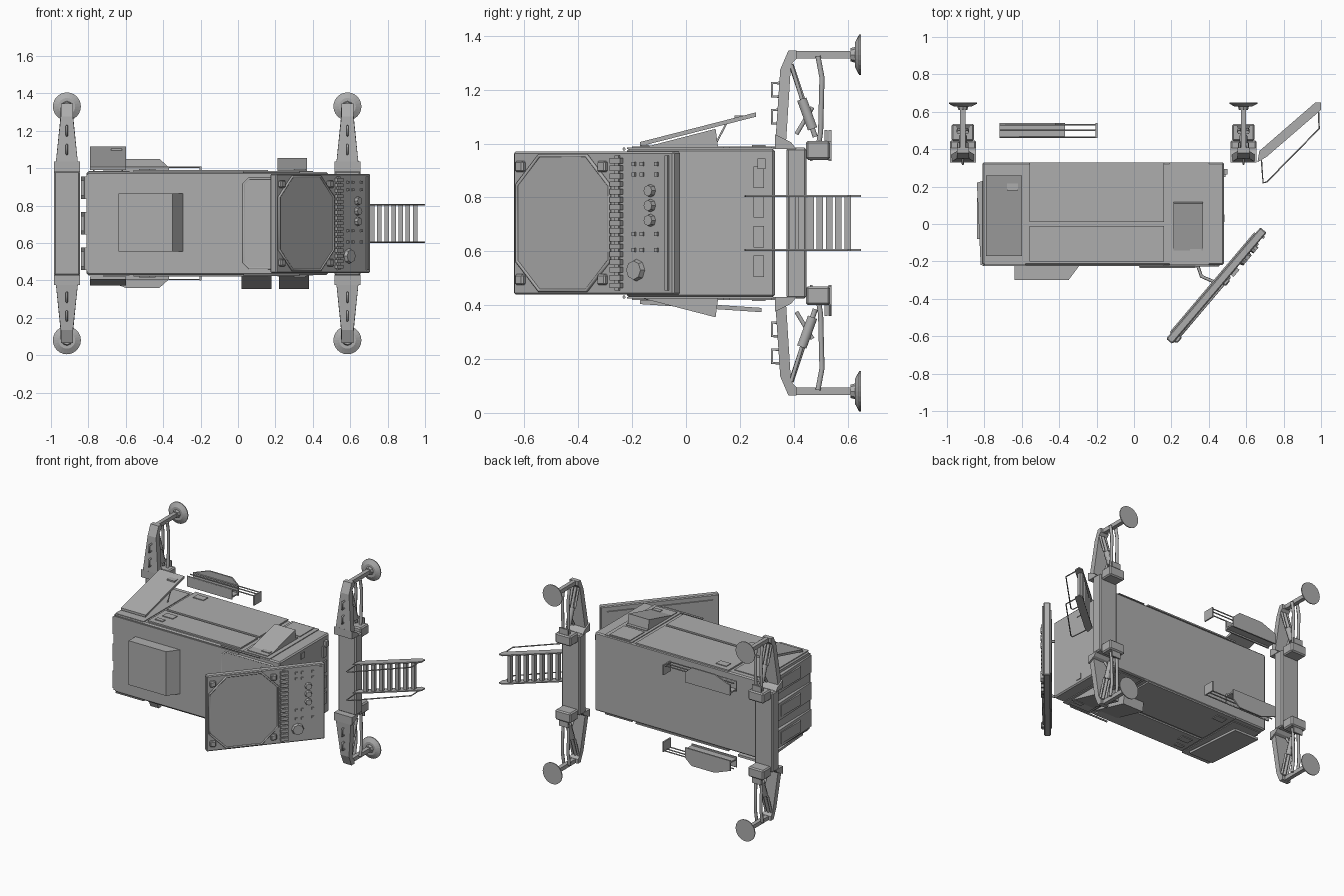
import bpy, bmesh, math
from mathutils import Matrix, Vector

default_cube = bpy.data.objects.get("Cube")
if default_cube:
    bpy.data.objects.remove(default_cube)

# The single material
grey = bpy.data.materials.new("plain_grey")
grey.use_nodes = True
grey.diffuse_color = (.42, .42, .42, 1)
grey.node_tree.nodes["Principled BSDF"].inputs["Base Color"].default_value = grey.diffuse_color

# Main planes of the body
LEFT, RIGHT = .48, -.81
FRONT, BACK = -.22, .33
HALF = .275                      # half the body height
MIDDLE = Vector((0, 0, .705))    # height of the mirror plane


def mirrored(x, side):
    """Space centred on the mirror plane, flipped for the lower side."""
    return Matrix.Translation(MIDDLE + Vector((x, 0, 0))) @ Matrix.Diagonal((1, 1, side, 1))


def finish(name, bm, space, bevel=0):
    bm.transform(space)
    bmesh.ops.recalc_face_normals(bm, faces=bm.faces)
    mesh = bpy.data.meshes.new(name)
    bm.to_mesh(mesh)
    bm.free()
    mesh.materials.append(grey)
    part = bpy.data.objects.new(name, mesh)
    bpy.context.collection.objects.link(part)
    if bevel:
        modifier = part.modifiers.new("edge_bevel", "BEVEL")
        modifier.width, modifier.segments = bevel, 1


def box(name, x, y, z, space, bevel=0):
    """Box given by its (low, high) limits on each axis."""
    bm = bmesh.new()
    bmesh.ops.create_cube(bm, size=1)
    for vert in bm.verts:
        vert.co = [(low + high) / 2 + c * (high - low) for (low, high), c in zip((x, y, z), vert.co)]
    finish(name, bm, space, bevel)


def block(name, centre, size, space, bevel=0):
    """Box given by its centre and size."""
    x, y, z = [(c - s / 2, c + s / 2) for c, s in zip(centre, size)]
    box(name, x, y, z, space, bevel)


def prism(name, profile, axis, span, space, taper=None):
    """Extrude a profile along an axis; taper scales x by a rule of height."""
    bm = bmesh.new()
    rings = []
    for depth in span:
        ring = []
        for point in profile:
            co = list(point)
            co.insert(axis, depth)
            if taper:
                co[0] *= taper(co[2])
            ring.append(bm.verts.new(co))
        rings.append(ring)
        bm.faces.new(ring)
    first, last = rings
    for i in range(len(profile)):
        bm.faces.new((first[i - 1], first[i], last[i], last[i - 1]))
    finish(name, bm, space)


def disc(name, centre, axis, radius, top_radius, height, sides, space):
    bm = bmesh.new()
    turn = Vector((0, 0, 1)).rotation_difference(Vector(axis)).to_matrix().to_4x4()
    bmesh.ops.create_cone(bm, cap_ends=True, segments=sides, radius1=radius, radius2=top_radius,
                          depth=height, matrix=Matrix.Translation(centre) @ turn)
    finish(name, bm, space)


def rod(name, path, radius, space, closed=False):
    curve = bpy.data.curves.new(name, "CURVE")
    curve.dimensions, curve.bevel_depth, curve.bevel_resolution = "3D", radius, 1
    curve.use_fill_caps = True
    spline = curve.splines.new("POLY")
    spline.points.add(len(path) - 1)
    spline.use_cyclic_u = closed
    for target, point in zip(spline.points, path):
        target.co = (space @ Vector(point)).to_4d()
    curve.materials.append(grey)
    bpy.context.collection.objects.link(bpy.data.objects.new(name, curve))


def cut_corners(width, height, cut):
    """Centred rectangle outline with its four corners cut off."""
    w, h = width / 2, height / 2
    corner = [(w, h - cut), (w - cut, h)]
    right = corner + [(x, y) for x, y in ((-x, y) for x, y in reversed(corner))]
    return right + [(-x, -y) for x, y in right]


# --- Body, front pod and doorway
centre = mirrored(0, 1)
box("body", (RIGHT, LEFT), (FRONT, BACK), (-HALF, HALF), centre, bevel=.008)
box("front_cladding", (RIGHT, .16), (FRONT - .005, FRONT), (-.26, .26), centre)
prism("front_pod", [(-.64, FRONT), (-.64, -.3), (-.35, -.3), (-.29, FRONT)], 2, (-.15, .16), centre)
doorway = Matrix.Translation((.24, 0, 0))
prism("doorway", cut_corners(.42, .48, .03), 1, (FRONT - .005, FRONT), centre @ doorway)
rod("doorway_seal", [(x, FRONT, z) for x, z in cut_corners(.42, .48, .03)], .008, centre @ doorway, closed=True)

# --- Raised panels, vents and door arms, the same above and below
for side in (1, -1):
    space = mirrored(0, side)
    for low, high in ((FRONT + .02, -.01), (.01, BACK)):
        box("roof_panel", (-.56, .16), (low, high), (HALF, HALF + .01), space)
        block("panel_latch", (-.48, high - .06, HALF), (.08, .05, .03), space)
    box("vent_strip", (.19, .4), (FRONT, BACK), (HALF, HALF + .005), space)
    for row in (-1, 0, 1):
        block("vent_panel", (.29, .06 + row * .18, HALF), (.16, .16, .02), space)
    box("hatch_seat", (-.8, -.58), (FRONT, .29), (HALF, HALF + .005), space)
    for x in (-.5, .33):
        block("edge_clip", (x, -.15, HALF), (.06, .03, .03), space)
    rod("edge_rail", [(x, FRONT - .01, HALF) for x in (.03, .33)], .006, space)
    rod("hinge_arm", [(.34, FRONT, .2), (.36, -.28, .2), (.43, -.31, .2)], .009, space)

# --- Tilted hatches and flaps above and below
def hatch(name, x, reach, rise, side):
    """Thin lid sloping up from the hinge near the front."""
    start, end = Vector((-.17, HALF + .01)), Vector((reach, HALF + rise))
    lift = Vector((0, .016))
    prism(name, [start, end, end + lift, start + lift], 0, x, mirrored(0, side))


hatch("top_hatch", (-.79, -.6), .26, .12, 1)
hatch("bottom_hatch", (-.79, -.6), .28, .04, -1)
block("hatch_latch", (-.65, .2, .395), (.06, .04, .01), centre)
for x in (-.77, -.62):
    rod("hatch_stay", [(x, .1, HALF), (x, .15, .37)], .004, centre)
for x, side in ((.21, 1), (.02, -1), (.22, -1)):
    prism("wedge_flap", [(-.18, HALF), (.11, .35), (.12, HALF)], 0, (x, x + .16), mirrored(0, side))

# --- End walls
for level in (-1, 0, 1):
    z = level * .19
    prism("end_panel", [(RIGHT, FRONT), (RIGHT - .01, FRONT), (RIGHT - .03, .22), (RIGHT, .23)],
          2, (z - .06, z + .06), centre)
    block("end_window", (RIGHT - .02, .03, z), (.02, .22, .08), centre)
for level in range(4):
    block("end_vent", (LEFT, .27, level * .11 - .16), (.02, .04, .08), centre)
for side in (1, -1):
    block("end_plate", (LEFT, .03, side * .23), (.01, .04, .04), centre)
block("end_socket", (LEFT, .28, .22), (.04, .03, .04), centre)

# --- Open door; its space runs along, up and outward from the door centre
along = Vector((.5, .59, 0)).normalized()
up = Vector((0, 0, 1))
door = Matrix.Translation((.44, -.33, MIDDLE.z)) @ Matrix((along, up, along.cross(up))).transposed().to_4x4()
block("door", (0, 0, 0), (.78, .53, .044), door, bevel=.006)
block("door_back_panel", (0, 0, -.02), (.7, .46, .02), door)
octagon = [(u - .145, w) for u, w in cut_corners(.45, .5, .11)]
prism("door_octagon", octagon, 2, (0, .026), door)
rod("door_octagon_rim", [(u, w, .025) for u, w in octagon], .007, door, closed=True)
for u in (-.35, .05):
    for w in (-.21, .21):
        block("door_corner_block", (u, w, .02), (.04, .04, .04), door, bevel=.006)
for i in range(-8, 9):
    block("door_rib", (.12, i * .029, .02), (.05, .02, .04), door)
block("door_spine", (.12, 0, .02), (.02, .5, .02), door)
for level in (0, 1, 2):
    disc("door_knob", (.28, .01 + level * .055, .025), up, .026, .02, .03, 8, door)
disc("door_dial", (.21, -.175, .025), up, .045, .035, .03, 8, door)
for u in (.2, .24, .31):
    for w in (-.1, -.04, .18, .22):
        block("door_switch", (u, w, .02), (.015, .015, .02), door)
block("door_edge_strip", (.36, 0, .02), (.015, .5, .02), door)


# --- Landing legs
def shell_width(z):
    return .064 - .032 * min(1, (z - HALF) / .3)


def leg(space):
    outer = [(BACK, HALF), (.35, .57), (.38, .64), (.41, .64)]
    inner = [(.41, .61), (.39, .59), (.37, HALF)]
    prism("leg_shell", outer + inner, 0, (-1, 1), space, taper=shell_width)
    prism("leg_root", [(BACK, HALF), (.41, HALF), (.39, .3), (BACK, .33)], 0, (-.07, .07), space)
    foot = space @ Matrix.Translation((0, .64, .625))
    back = (0, 1, 0)
    block("leg_arm", (0, -.12, 0), (.028, .24, .028), foot)
    disc("foot_hub", (0, -.02, 0), back, .024, .03, .02, 8, foot)
    disc("foot_pad", (0, -.005, 0), back, .045, .075, .016, 24, foot)
    disc("foot_rim", (0, .006, 0), back, .075, .075, .006, 24, foot)
    for x in (-.022, .022):
        rod("leg_strut", [(x, .49, .62), (x, .505, .54), (x, .5, .34), (x, .49, HALF)], .011, space)
        rod("leg_brace", [(x, .39, .59), (x, .43, .46)], .008, space)
    rod("leg_piston", [(0, .39, .59), (0, .48, .32)], .011, space)
    rod("leg_cylinder", [(0, .43, .46), (0, .47, .35)], .021, space)
    rod("leg_link", [(0, .47, .43), (0, .41, .33)], .009, space)
    block("ankle_block", (0, .49, .27), (.12, .09, .07), space, bevel=.008)
    block("ankle_plate", (0, .52, .31), (.07, .01, .07), space)
    for z in (.37, .47):
        rod("leg_handle", [(0, .35, z), (0, .32, z), (0, .32, z + .05), (0, .35, z + .05)], .006, space)


# --- Two cross beams, each with a leg at both ends
for x in (-.915, .585):
    block("cross_beam", (x, .41, 0), (.14, .075, .56), centre, bevel=.008)
    for side in (1, -1):
        leg(mirrored(x, side))

# --- Trays behind the body, above and below
for side in (1, -1):
    space = mirrored(0, side)
    start, end = -.72, -.37
    prism("tray_plate", [(start, .23), (end, .23), (end, .3), (-.42, .345), (-.6, .345), (start, .3)],
          1, (.53, .54), space)
    box("tray_inner_wall", (start, end), (.46, .47), (.23, .3), space)
    box("tray_floor", (start, end), (.46, .53), (.24, .25), space)
    for y in (.465, .5, .53):
        rod("tray_rod", [(start, y, .3), (-.2, y, .3)], .004, space)
    block("tray_end_plate", (-.2, .5, .27), (.01, .08, .07), space)

# --- Boarding ladder, sloping out to the left and back
bottom, top = Vector((.68, .36, 0)), Vector((.985, .635, 0))
for z in (-.1, .1):
    rail = centre @ Matrix.Translation((0, 0, z))
    prism("ladder_rail", [(.66, BACK), (.71, .36), (1, .61), (1, .65), (.97, .65), (.67, .39)],
          2, (-.004, .004), rail)
    rod("ladder_handrail", [top, (.99, .51, 0), (.71, .225, 0), (.69, .22, 0), bottom], .004, rail)
for i in range(1, 8):
    step = bottom.lerp(top, i / 8)
    block("ladder_step", step, (.024, .024, .2), centre)
